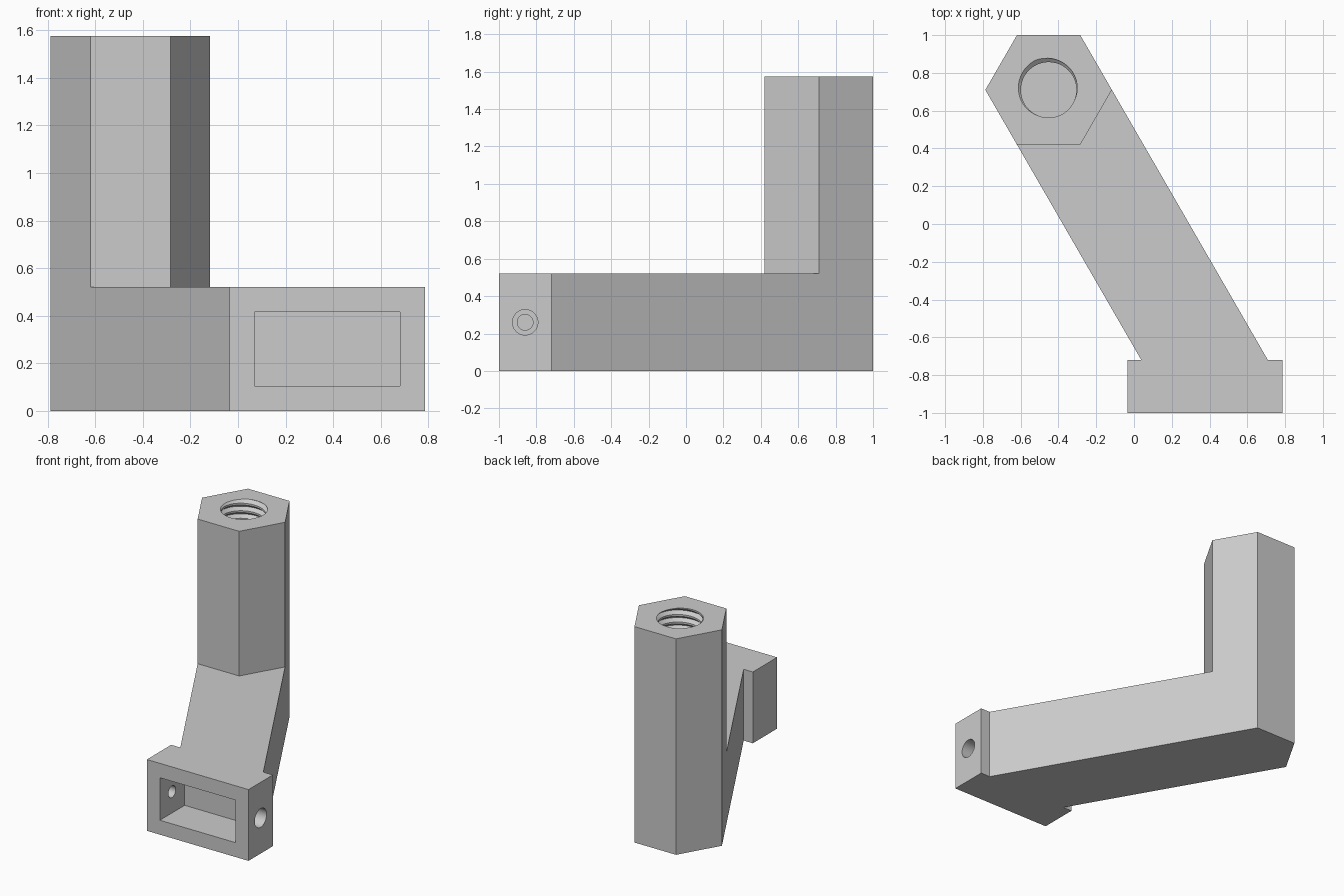
import bpy, bmesh
from math import cos, sin, pi, radians
from mathutils import Matrix

cube = bpy.data.objects.get("Cube")
if cube:
    bpy.data.objects.remove(cube, do_unlink=True)

GREY = (0.6, 0.6, 0.6, 1)
mat = bpy.data.materials.new("light grey")
mat.use_nodes = True
mat.diffuse_color = GREY
mat.node_tree.nodes["Principled BSDF"].inputs["Base Color"].default_value = GREY

# Main dimensions
CX, CY, R = -0.452, 0.71, 0.335
TOP, LOW = 1.575, 0.52
BACK, FRONT = -0.72, -1.0


def finish(bm, name):
    bmesh.ops.recalc_face_normals(bm, faces=bm.faces)
    mesh = bpy.data.meshes.new(name)
    bm.to_mesh(mesh)
    bm.free()
    mesh.materials.append(mat)
    obj = bpy.data.objects.new(name, mesh)
    bpy.context.collection.objects.link(obj)
    return obj


def raise_faces(bm, faces, height):
    new = bmesh.ops.extrude_face_region(bm, geom=faces)["geom"]
    verts = [g for g in new if isinstance(g, bmesh.types.BMVert)]
    bmesh.ops.translate(bm, verts=verts, vec=(0, 0, height))
    return [g for g in new if isinstance(g, bmesh.types.BMFace)]


def box(name, x0, x1, y0, y1, z0, z1):
    bm = bmesh.new()
    bmesh.ops.create_cube(bm, size=1)
    bmesh.ops.scale(bm, verts=bm.verts, vec=(x1 - x0, y1 - y0, z1 - z0))
    bmesh.ops.translate(bm, verts=bm.verts,
                        vec=((x0 + x1) / 2, (y0 + y1) / 2, (z0 + z1) / 2))
    return finish(bm, name)


def rod(name, radius, depth, centre, turn=0):
    bm = bmesh.new()
    place = Matrix.Translation(centre) @ Matrix.Rotation(turn, 4, "Y")
    bmesh.ops.create_cone(bm, cap_ends=True, segments=48, radius1=radius,
                          radius2=radius, depth=depth, matrix=place)
    return finish(bm, name)


def thread(name, crest, groove, pitch, turns, z0, n=48):
    """Closed screw-shaped solid: a V ridge swept along a helix."""
    bm = bmesh.new()

    def helix(radius, count, lift):
        return [bm.verts.new((CX + radius * cos(2 * pi * i / n),
                              CY + radius * sin(2 * pi * i / n),
                              z0 + pitch * i / n + lift)) for i in range(count)]
    inner = helix(crest, (turns + 1) * n + 1, 0)
    outer = helix(groove, turns * n + 1, pitch / 2)
    for i in range(turns * n):
        bm.faces.new((inner[i], inner[i + 1], outer[i + 1], outer[i]))
        bm.faces.new((outer[i], outer[i + 1], inner[i + n + 1], inner[i + n]))
    caps = bmesh.ops.holes_fill(bm, edges=bm.edges, sides=0)["faces"]
    bmesh.ops.poke(bm, faces=caps)
    return finish(bm, name)


# Hexagonal post, slanted arm and front block share one footprint
bm = bmesh.new()


def point(x, y):
    return bm.verts.new((x, y, 0))


hexagon = [point(CX + R * cos(k * pi / 3), CY + R * sin(k * pi / 3)) for k in range(6)]


def along_arm(v):
    return v.co.x + (v.co.y - BACK) / 3 ** 0.5


left = point(along_arm(hexagon[4]), BACK)
right = point(along_arm(hexagon[0]), BACK)
post = bm.faces.new(hexagon)
arm = bm.faces.new((hexagon[4], left, right, hexagon[0], hexagon[5]))
block = bm.faces.new((left, point(-0.035, BACK), point(-0.035, FRONT),
                      point(0.785, FRONT), point(0.785, BACK), right))
tops = raise_faces(bm, [post, arm, block], LOW)
post_top = min(tops, key=lambda f: f.calc_center_median().x)
# The lower post stays joined to the arm, the upper post rises alone
raise_faces(bm, [post_top], TOP - LOW)
# The raised region leaves its old floor open, so close it if needed
bmesh.ops.holes_fill(bm, edges=[e for e in bm.edges if e.is_boundary], sides=0)
bmesh.ops.dissolve_limit(bm, angle_limit=radians(0.5), verts=bm.verts, edges=bm.edges)
bracket = finish(bm, "bracket_body")

# Front pocket, cross-pin holes and threaded bore
MID = (BACK + FRONT) / 2
cutters = [
    box("pocket_cutter", 0.07, 0.68, FRONT - 0.1, BACK + 0.005, 0.105, 0.415),
    rod("pin_hole_cutter", 0.068, 0.3, (0.75, MID, LOW / 2), pi / 2),
    rod("pin_tip_cutter", 0.042, 0.2, (0.11, MID, LOW / 2), pi / 2),
    rod("bore_cutter", 0.147, 1.1, (CX, CY, TOP - 0.45)),
    thread("thread_cutter", 0.139, 0.172, 0.055, 18, 0.65),
]
bpy.ops.object.select_all(action="DESELECT")
bpy.context.view_layer.objects.active = bracket
bracket.select_set(True)
for cutter in cutters:
    mod = bracket.modifiers.new(cutter.name, "BOOLEAN")
    mod.operation = "DIFFERENCE"
    mod.solver = "EXACT"
    mod.object = cutter
    bpy.ops.object.modifier_apply(modifier=mod.name)
    bpy.data.objects.remove(cutter, do_unlink=True)
bpy.ops.object.shade_smooth_by_angle(angle=radians(25))
